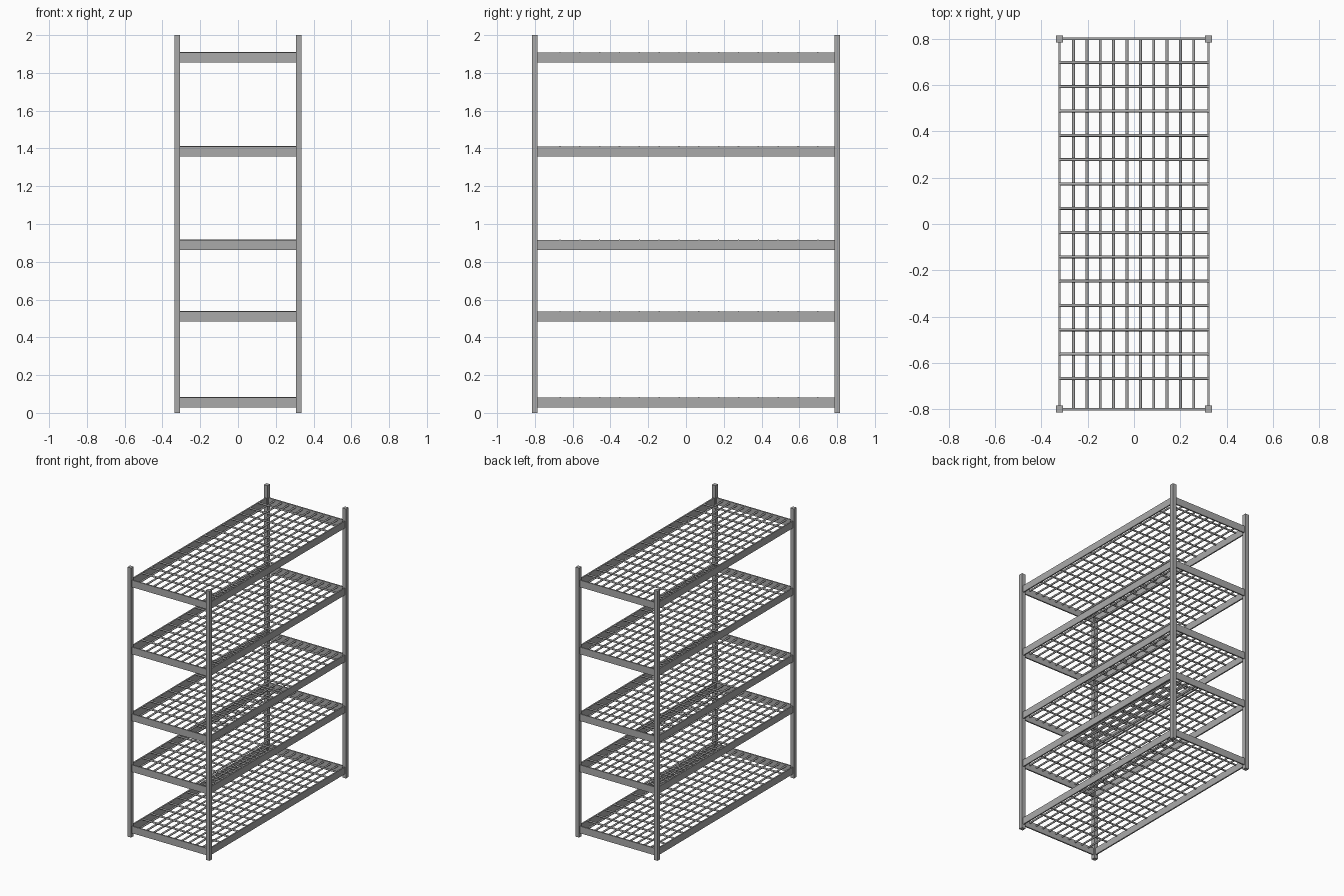
import bpy
import bmesh
from mathutils import Matrix, Vector

cube = bpy.data.objects.get("Cube")
if cube:
    bpy.data.objects.remove(cube, do_unlink=True)

steel = bpy.data.materials.new("grey steel")
steel.use_nodes = True
GREY = (0.4, 0.4, 0.4, 1)
steel.diffuse_color = GREY
steel.node_tree.nodes["Principled BSDF"].inputs["Base Color"].default_value = GREY

HALF_X, HALF_Y = 0.322, 0.80
POST, PLATE, BEAM_H, WIRE_R = 0.03, 0.01, 0.052, 0.0065
SHELF_TOPS = [0.081, 0.536, 0.914, 1.41, 1.907]


def add_box(bm, center, size):
    bmesh.ops.create_cube(bm, size=1, matrix=Matrix.LocRotScale(Vector(center), None, Vector(size)))


def add_rod(bm, center, length, axis):
    turn = Matrix.Rotation(1.5708, 4, "Y" if axis == "X" else "X")
    bmesh.ops.create_cone(bm, cap_ends=True, segments=10, radius1=WIRE_R, radius2=WIRE_R,
                          depth=length, matrix=Matrix.Translation(center) @ turn)


def finish(bm, name, smooth=False):
    mesh = bpy.data.meshes.new(name)
    if smooth:
        for f in bm.faces:
            f.smooth = len(f.verts) == 4
        for e in bm.edges:
            e.smooth = all(f.smooth for f in e.link_faces)
    bm.to_mesh(mesh)
    bm.free()
    mesh.materials.append(steel)
    bpy.context.collection.objects.link(bpy.data.objects.new(name, mesh))


# Corner posts
for side, sx in (("right", -1), ("left", 1)):
    for end, sy in (("front", -1), ("back", 1)):
        bm = bmesh.new()
        add_box(bm, (sx * HALF_X, sy * HALF_Y, 1), (POST, POST, 2))
        finish(bm, f"{end}_{side}_post")

for n, top in enumerate(SHELF_TOPS, 1):
    # Beams between the posts
    bm = bmesh.new()
    z = top - BEAM_H / 2
    for s in (-1, 1):
        add_box(bm, (s * HALF_X, 0, z), (PLATE, 2 * HALF_Y - POST, BEAM_H))
        add_box(bm, (0, s * HALF_Y, z), (2 * HALF_X - POST, PLATE, BEAM_H))
    finish(bm, f"shelf_{n}_beams")

    # Wire mesh deck: cross wires resting on long wires
    bm = bmesh.new()
    for i in range(14):
        add_rod(bm, (0, 0.698 - 0.105 * i, top - 0.003), 2 * HALF_X, "X")
    for i in range(10):
        add_rod(bm, (-0.261 + 0.0577 * i, 0, top - 0.013), 2 * HALF_Y, "Y")
    finish(bm, f"shelf_{n}_wire_deck", smooth=True)
